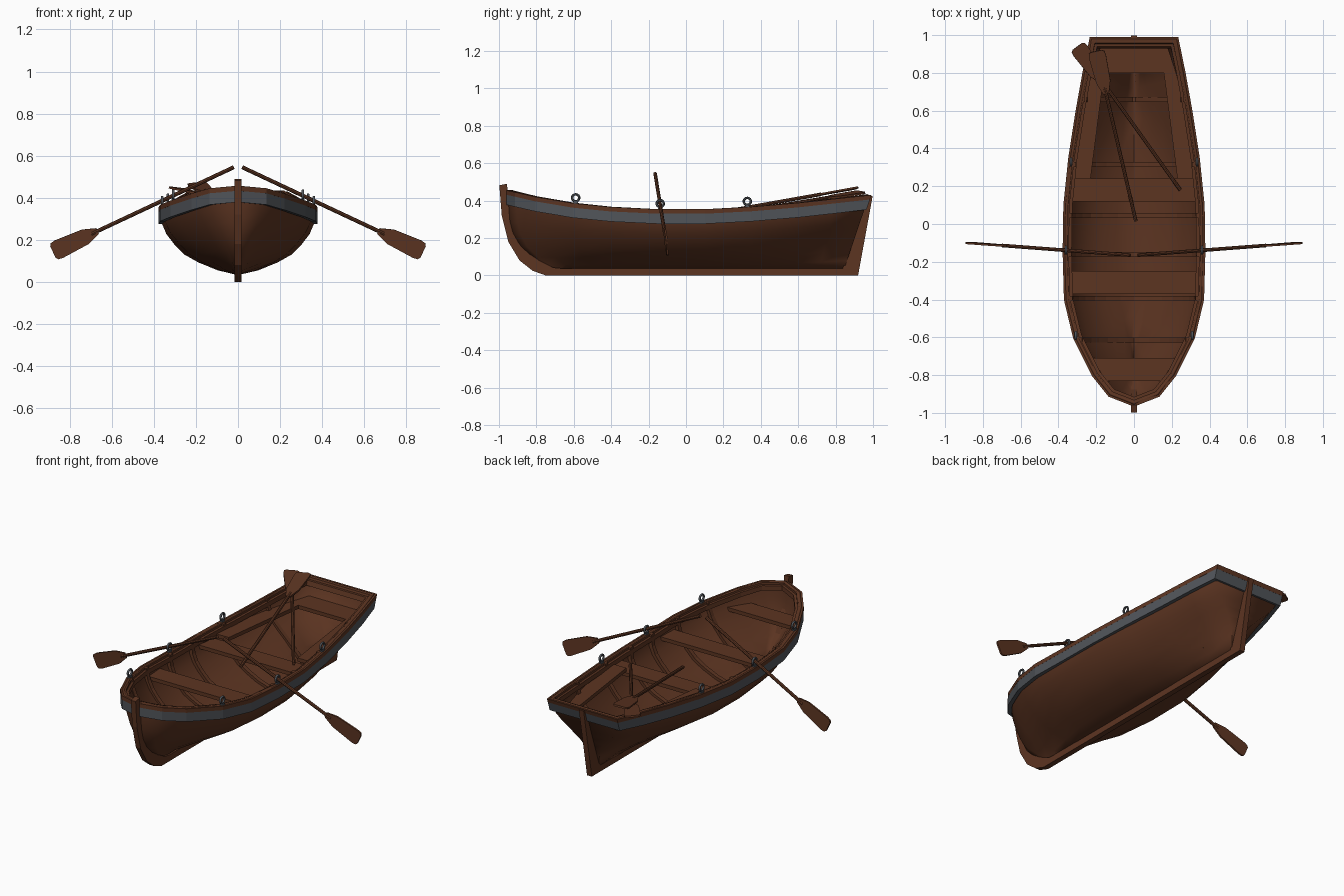
import bpy, bmesh, math
from mathutils import Vector

if "Cube" in bpy.data.objects:
    bpy.data.objects.remove(bpy.data.objects["Cube"])

def material(name, rgb):
    m = bpy.data.materials.new(name)
    m.diffuse_color = (*rgb, 1)
    m.use_nodes = True
    m.node_tree.nodes["Principled BSDF"].inputs["Base Color"].default_value = m.diffuse_color
    return m

WOOD = material("brown wood", (0.108, 0.035, 0.0155))
METAL = material("grey metal", (0.082, 0.09, 0.102))

def make(name, verts, faces, mat, smooth=False, keep_open=False):
    me = bpy.data.meshes.new(name)
    me.from_pydata([tuple(v) for v in verts], [], faces)
    bm = bmesh.new()
    bm.from_mesh(me)
    bmesh.ops.remove_doubles(bm, verts=bm.verts, dist=1e-5)
    bmesh.ops.recalc_face_normals(bm, faces=bm.faces)
    if keep_open:   # open bowl: make sure normals point outward
        low = min(bm.faces, key=lambda f: f.calc_center_median().z)
        if low.normal.z > 0:
            bmesh.ops.reverse_faces(bm, faces=bm.faces)
    bm.to_mesh(me)
    bm.free()
    me.materials.append(mat)
    ob = bpy.data.objects.new(name, me)
    bpy.context.collection.objects.link(ob)
    if smooth:
        bpy.ops.object.select_all(action='DESELECT')
        ob.select_set(True)
        bpy.context.view_layer.objects.active = ob
        bpy.ops.object.shade_smooth_by_angle(angle=math.radians(70))
    return ob

def prism(name, poly, shift, mat):
    """Extrude a polygon of 3D points along a vector."""
    n = len(poly)
    a = [Vector(p) for p in poly]
    verts = a + [p + Vector(shift) for p in a]
    faces = [list(range(n)), list(range(2 * n - 1, n - 1, -1))]
    faces += [[i, (i + 1) % n, n + (i + 1) % n, n + i] for i in range(n)]
    return make(name, verts, faces, mat)

# Hull stations: y, half width, sheer height, rake, bow shape mix, stern shape mix
ST = [(-.955, 0, .457, .235, 1, 0), (-.905, .128, .445, .225, 1, 0), (-.8, .212, .42, .2, .85, 0),
      (-.6, .312, .386, .12, .45, 0), (-.4, .36, .366, .05, .15, 0), (-.15, .367, .354, 0, 0, 0),
      (.1, .363, .354, 0, 0, 0), (.35, .337, .367, -.01, 0, .12), (.6, .298, .388, -.045, 0, .4),
      (.8, .262, .41, -.085, 0, .7), (.98, .225, .43, -.135, 0, 1)]
MID = [(0, 0), (.26, .07), (.51, .185), (.69, .3), (.83, .46), (.93, .61), (.985, .76), (1, .88), (1, 1)]
BOW = [(0, 0), (.1, .06), (.23, .16), (.38, .29), (.54, .45), (.7, .6), (.84, .75), (.94, .88), (1, 1)]
STERN = [(.05, 0), (.1, .12), (.19, .27), (.35, .42), (.56, .54), (.76, .65), (.9, .76), (.97, .88), (1, 1)]
KEEL_Z = .032

def station(y):
    for a, b in zip(ST, ST[1:]):
        if y <= b[0] + 1e-9:
            t = (y - a[0]) / (b[0] - a[0])
            return [p + (q - p) * t for p, q in zip(a, b)]
    return list(ST[-1])

def section(y):
    """Points of the right half of the raked hull section, keel to sheer."""
    _, w, zs, r, kb, ks = station(y)
    pts = []
    for m, b, s in zip(MID, BOW, STERN):
        fx, fz = [m[i] * (1 - kb - ks) + b[i] * kb + s[i] * ks for i in (0, 1)]
        d = 1 - fz
        pts.append(Vector((w * fx, y + r * (d ** 4 if r > 0 else d), KEEL_Z + (zs - KEEL_Z) * fz)))
    return pts

def plane_section(y):
    """Right half of the hull cut by an upright plane at y."""
    pts = []
    for j in range(len(MID)):
        col = [section(s[0])[j] for s in ST]
        p = col[0] if y < col[0].y else col[-1]
        for a, b in zip(col, col[1:]):
            if a.y <= y <= b.y:
                p = a.lerp(b, (y - a.y) / (b.y - a.y))
        pts.append(p)
    return pts

def mirrored(s):
    return [Vector((-p.x, p.y, p.z)) for p in reversed(s)] + s

def half_at(y, z):
    s = plane_section(y)
    for a, b in zip(s, s[1:]):
        if z <= b.z:
            return a.x + (b.x - a.x) * (z - a.z) / (b.z - a.z) - .006
    return s[-1].x

# Hull shell with raked transom
rows = [mirrored(section(s[0])) for s in ST]
n = len(rows[0])
verts = [p for r in rows for p in r]
faces = [[i * n + j, i * n + j + 1, (i + 1) * n + j + 1, (i + 1) * n + j]
         for i in range(len(rows) - 1) for j in range(n - 1)]
o = (len(rows) - 1) * n
faces += [[o + j, o + j + 1, o + n - 2 - j, o + n - 1 - j] for j in range(n // 2 - 1)]
hull = make("hull", verts, faces, WOOD, True, True)
sol = hull.modifiers.new("thickness", 'SOLIDIFY')
sol.thickness, sol.offset = .014, -1

# Rails following the sheer all round, including across the transom
right = [Vector((s[1], s[0], s[2])) for s in ST]
loop = right + [Vector((-p.x, p.y, p.z)) for p in reversed(right[1:])]

def rail(name, prof, mat):
    N, k, vs = len(loop), len(prof), []
    for i, p in enumerate(loop):
        a, b = p - loop[i - 1], loop[(i + 1) % N] - p
        n1, n2 = Vector((a.y, -a.x)).normalized(), Vector((b.y, -b.x)).normalized()
        m = (n1 + n2) / (1 + n1.dot(n2))
        for off, dz in prof:
            rake = .32 * dz if p.y > .9 else 0
            vs.append((p.x + m.x * off, p.y + m.y * off + rake, p.z + dz))
    fs = [[i * k + j, i * k + (j + 1) % k, (i + 1) % N * k + (j + 1) % k, (i + 1) % N * k + j]
          for i in range(N) for j in range(k)]
    make(name, vs, fs, mat)

rail("gunwale", [(.011, 0), (.011, -.024), (-.022, -.024), (-.022, 0)], WOOD)
rail("inner_rail", [(-.02, -.012), (-.02, -.04), (-.037, -.04), (-.037, -.012)], WOOD)
rail("metal_band", [(.0105, -.022), (.0105, -.078), (-.012, -.078), (-.012, -.022)], METAL)

# Stem, keel and sternpost in one profile
KEEL = [(-.998, .482), (-.985, .32), (-.95, .18), (-.89, .08), (-.82, .025), (-.75, 0), (.92, 0),
        (.998, .425), (.968, .425), (.838, .038), (-.67, .038), (-.71, .042), (-.79, .082),
        (-.875, .172), (-.932, .3), (-.95, .4), (-.957, .49)]
prism("keel_and_posts", [(-.016, y, z) for y, z in KEEL], (.032, 0, 0), WOOD)

# Upright ribs inside the hull
for y in (.66, .315, .045, -.16, -.395, -.615):
    zs, vs = station(y)[2], []
    for k, dy in ((.975, -.013), (.975, .013), (.905, .013), (.905, -.013)):
        vs.append([(p.x * k, y + dy, zs - .012 - (zs - .012 - p.z) * k) for p in mirrored(plane_section(y))
                   ])
    vs = [vs[j][i] for i in range(n) for j in range(4)]
    fs = [[i * 4 + j, i * 4 + (j + 1) % 4, i * 4 + 4 + (j + 1) % 4, i * 4 + 4 + j]
          for i in range(n - 1) for j in range(4)]
    fs += [[0, 1, 2, 3], [4 * n - 1, 4 * n - 2, 4 * n - 3, 4 * n - 4]]
    make("rib", vs, fs, WOOD)

# Seats across the boat
TH = .022

def seat(name, y0, y1, z):
    a, b = half_at(y0, z - TH), half_at(y1, z - TH)
    prism(name, [(-a, y0, z), (a, y0, z), (b, y1, z), (-b, y1, z)], (0, 0, -TH), WOOD)

seat("bow_seat", -.83, -.71, .335)
seat("front_seat", -.37, -.25, .3)
seat("middle_seat", .12, .24, .3)
seat("stern_seat", .8, .935, .33)
for s in (-1, 1):
    outer = [(s * half_at(y, .33 - TH), y, .33) for y in (.24, .35, .6, .8)]
    prism("side_bench", outer + [(s * .158, .8, .33), (s * .23, .24, .33)], (0, 0, -TH), WOOD)

# Oars: octagonal shaft with a flat blade
def oar(name, handle, tip, normal):
    h, t = Vector(handle), Vector(tip)
    u = (t - h).normalized()
    v = Vector(normal).cross(u).normalized()
    w = u.cross(v)
    L = (t - h).length
    ring = [(v * math.cos(a) + w * math.sin(a)) * .0095 for a in [i * math.pi / 4 for i in range(8)]]
    prism(name + "_shaft", [h + r for r in ring], u * (L - .2), WOOD)
    side = [(L - .235, .015), (L - .17, .038), (L - .03, .046), (L - .008, .042), (L, .03)]
    out = [h + u * d + v * x for d, x in side] + [h + u * d - v * x for d, x in reversed(side)]
    prism(name + "_blade", [p - w * .005 for p in out], w * .01, WOOD)

for s in (-1, 1):
    oar("rowing_oar", (s * .02, -.165, .545), (s * .88, -.10, .142), (0, 1, .02))
oar("spare_oar_lower", (.245, .18, .322), (-.3, .94, .446), (.12, 0, 1))
oar("spare_oar_upper", (.01, .015, .308), (-.2, .915, .468), (-.1, 0, 1))

# Oarlock rings on small pins
for y in (-.59, -.138, .328):
    _, w, zs = station(y)[:3]
    for s in (-1, 1):
        x, z = s * (w - .006), zs + .03
        bpy.ops.mesh.primitive_torus_add(major_segments=14, minor_segments=6, major_radius=.019,
            minor_radius=.0065, location=(x, y, z), rotation=(0, math.pi / 2, 0))
        ob = bpy.context.object
        ob.name = "oarlock_ring"
        ob.data.materials.append(METAL)
        bpy.ops.object.shade_smooth_by_angle(angle=math.radians(60))
        prism("oarlock_pin", [(x - .009, y - .012, zs - .01), (x + .009, y - .012, zs - .01),
              (x + .009, y + .012, zs - .01), (x - .009, y + .012, zs - .01)], (0, 0, .019), METAL)
